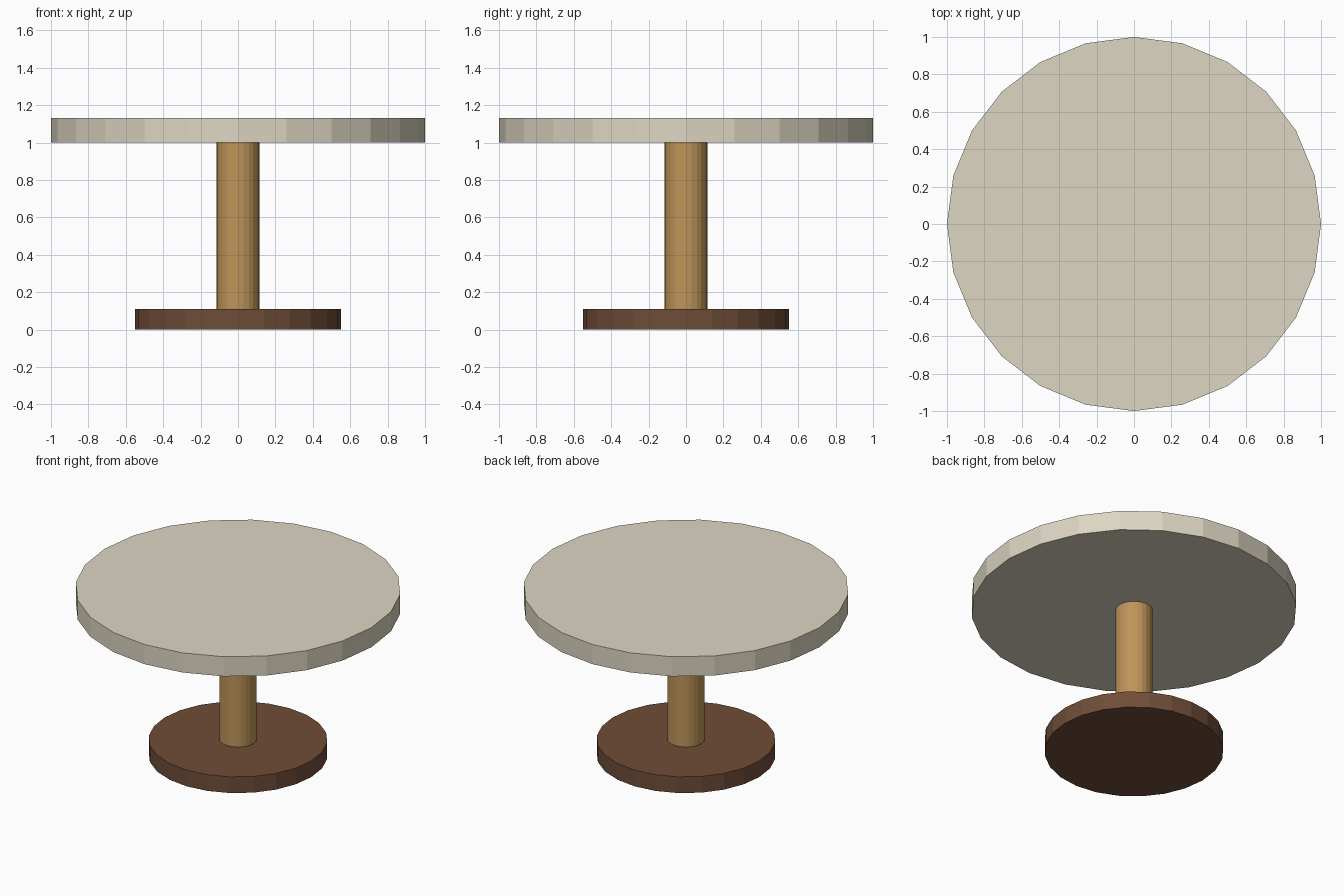
import bpy

if "Cube" in bpy.data.objects:
    bpy.data.objects.remove(bpy.data.objects["Cube"])


def material(name, color):
    mat = bpy.data.materials.new(name)
    mat.diffuse_color = (*color, 1.0)
    mat.use_nodes = True
    mat.node_tree.nodes["Principled BSDF"].inputs["Base Color"].default_value = mat.diffuse_color
    return mat


def disc(name, radius, z_bottom, z_top, mat):
    """Upright 24-sided cylinder with flat faces and a corner on +x."""
    bpy.ops.mesh.primitive_cylinder_add(
        vertices=24, radius=radius, depth=z_top - z_bottom,
        location=(0, 0, (z_bottom + z_top) / 2))
    obj = bpy.context.object
    obj.name = name
    obj.data.materials.append(mat)
    return obj


stone = material("pale_stone", (0.72, 0.67, 0.54))
wood = material("golden_wood", (0.52, 0.30, 0.10))
dark_wood = material("dark_wood", (0.16, 0.075, 0.04))

# Floor plate, column and round top stacked on one axis
disc("base", 0.55, 0.0, 0.11, dark_wood)
disc("column", 0.115, 0.11, 1.0, wood)
disc("table_top", 1.0, 1.0, 1.133, stone)
